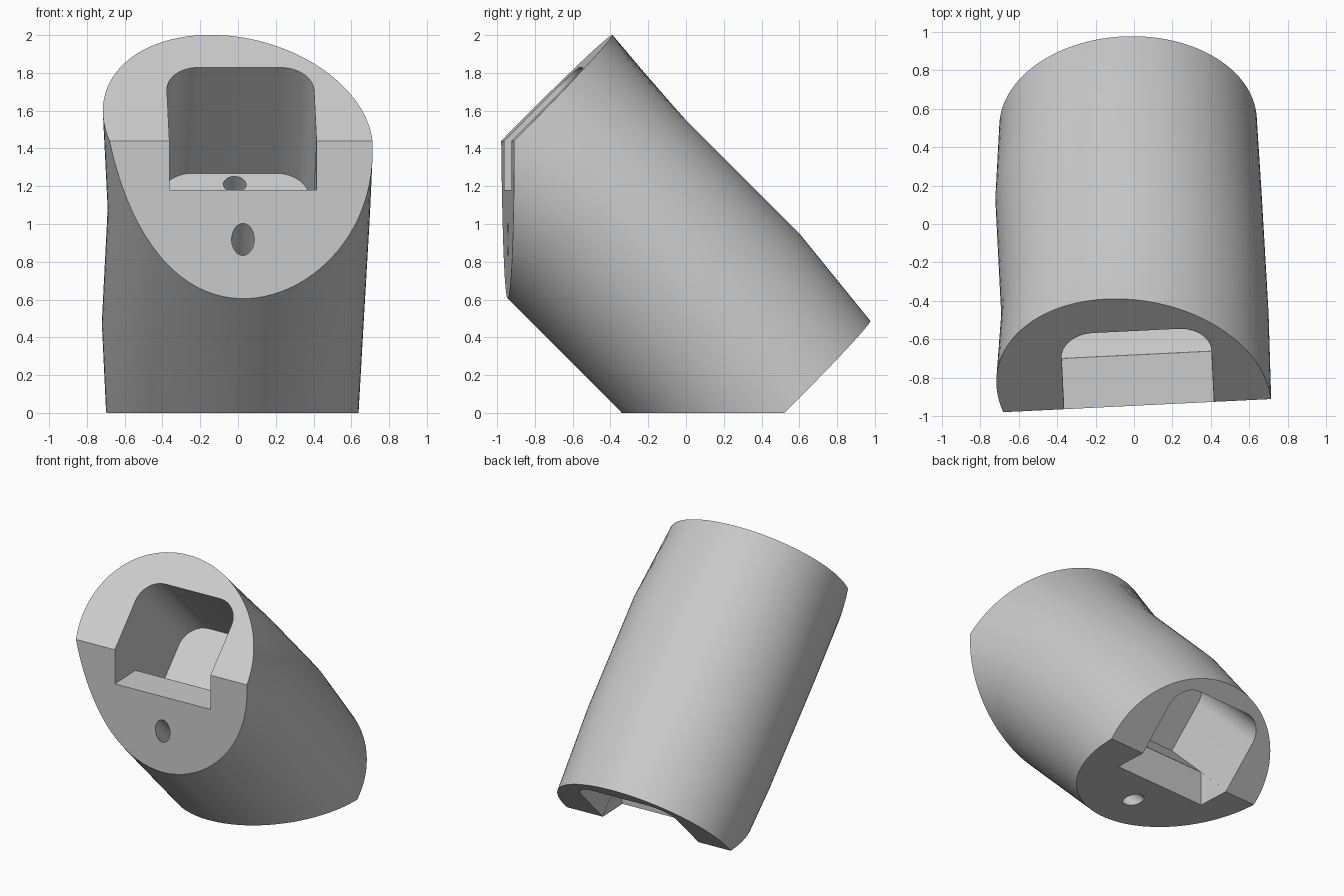
import bpy, bmesh
from math import sin, cos, pi, sqrt
from mathutils import Vector, Matrix

if "Cube" in bpy.data.objects:
    bpy.data.objects.remove(bpy.data.objects["Cube"], do_unlink=True)

grey = bpy.data.materials.new("plain grey")
grey.use_nodes = True
grey.diffuse_color = (0.6, 0.6, 0.6, 1)
grey.node_tree.nodes["Principled BSDF"].inputs["Base Color"].default_value = (0.6, 0.6, 0.6, 1)

TURN = Matrix.Rotation(0.049, 3, 'Z')   # slight turn of all machined faces
MID = -0.665                            # middle of the tube along its slope


def slanted(x, s, v):
    """Point from sideways x, distance s down the slope, height v off the slope."""
    return Vector((x, (s + v) / sqrt(2), (v - s) / sqrt(2)))


def make_object(name, bm):
    bmesh.ops.recalc_face_normals(bm, faces=bm.faces)
    mesh = bpy.data.meshes.new(name)
    bm.to_mesh(mesh)
    bm.free()
    mesh.materials.append(grey)
    obj = bpy.data.objects.new(name, mesh)
    bpy.context.collection.objects.link(obj)
    return obj


def loft(rings):
    bm = bmesh.new()
    loops = [[bm.verts.new(p) for p in ring] for ring in rings]
    for a, b in zip(loops, loops[1:]):
        for i in range(len(a)):
            j = (i + 1) % len(a)
            bm.faces.new((a[i], a[j], b[j], b[i]))
    bm.faces.new(loops[0])
    bm.faces.new(loops[-1])
    return bm


# Sloping tube: place along slope, centre x, centre v, radius x, radius v, skew
sections = [
    (-1.80, 0.0, 0.43, 0.718, 0.718, 0.18),
    (-1.69, 0.0, 0.43, 0.715, 0.71, 0.167),
    (-1.10, 0.005, 0.428, 0.695, 0.668, 0),
    (-0.247, -0.028, 0.428, 0.693, 0.668, 0),
    (0.34, -0.03, 0.39, 0.67, 0.645, 0),
    (0.45, -0.03, 0.383, 0.666, 0.64, 0),
]
SIDES = 96
rings = []
for s, cx, cv, rx, rv, skew in sections:
    angles = [2 * pi * i / SIDES for i in range(SIDES)]
    rings.append([slanted(cx + rx * cos(t), s, cv + rv * sin(t - skew)) for t in angles])
bm = loft(rings)

# Trim both ends to a wedge of two flat faces
for point, normal in [((0, -0.945, 1.44), (0, -1, 1)), ((0, -0.945, 1.44), (0, -1, 0)),
                      ((0, 0.49, 0), (0, 1, -1)), ((0, 0, 0), (0, 0, -1))]:
    cut = bmesh.ops.bisect_plane(bm, geom=bm.verts[:] + bm.edges[:] + bm.faces[:], dist=1e-5,
                                 plane_co=point, plane_no=TURN @ Vector(normal), clear_outer=True)
    rim = [e for e in cut["geom_cut"] if isinstance(e, bmesh.types.BMEdge)]
    bmesh.ops.edgeloop_fill(bm, edges=rim)
body = make_object("slanted_tube_body", bm)


def carve(name, rings):
    cutter = make_object(name, loft([[TURN @ p for p in ring] for ring in rings]))
    cutter.hide_render = True
    mod = body.modifiers.new(name, 'BOOLEAN')
    mod.operation, mod.solver, mod.object = 'DIFFERENCE', 'EXACT', cutter
    bpy.context.view_layer.objects.active = body
    bpy.ops.object.modifier_apply(modifier=name)
    bpy.data.objects.remove(cutter, do_unlink=True)


# Pocket outline: flat at the bottom, rounded at the top corners
HALF, LOW, HIGH, R, CX = 0.39, 0.354, 0.90, 0.17, -0.02
outline = [(CX - HALF, LOW), (CX + HALF, LOW)]
for side, start in ((1, 0), (-1, pi / 2)):
    for i in range(13):
        t = start + i * pi / 24
        outline.append((CX + side * (HALF - R) + R * cos(t), HIGH - R + R * sin(t)))

# One pocket and one open notch at each end
for end, flip in (("upper", False), ("lower", True)):
    def place(x, s, v):
        return slanted(x, 2 * MID - s if flip else s, v)

    carve(end + "_pocket", [[place(x, s, v) for x, v in outline] for s in (-2.0, -0.894)])
    notch = [(-1.3, 1.18), (-0.68, 1.18), (-0.62, 1.24), (-1.24, 1.86)]
    carve(end + "_notch", [[place(x, (y - z) / sqrt(2), (y + z) / sqrt(2)) for y, z in notch]
                           for x in (CX - HALF + 0.001, CX + HALF - 0.001)])

# Long bolt hole below, short passage between the pockets above
for name, v, ends in (("bolt_hole", -0.018, (-2, 1)), ("passage", 0.817, (-1.0, -0.33))):
    carve(name, [[slanted(CX + 0.06 * cos(i * pi / 16), s, v + 0.06 * sin(i * pi / 16))
                  for i in range(32)] for s in ends])

bpy.ops.object.select_all(action='DESELECT')
body.select_set(True)
bpy.context.view_layer.objects.active = body
bpy.ops.object.shade_smooth_by_angle(angle=pi / 6)
